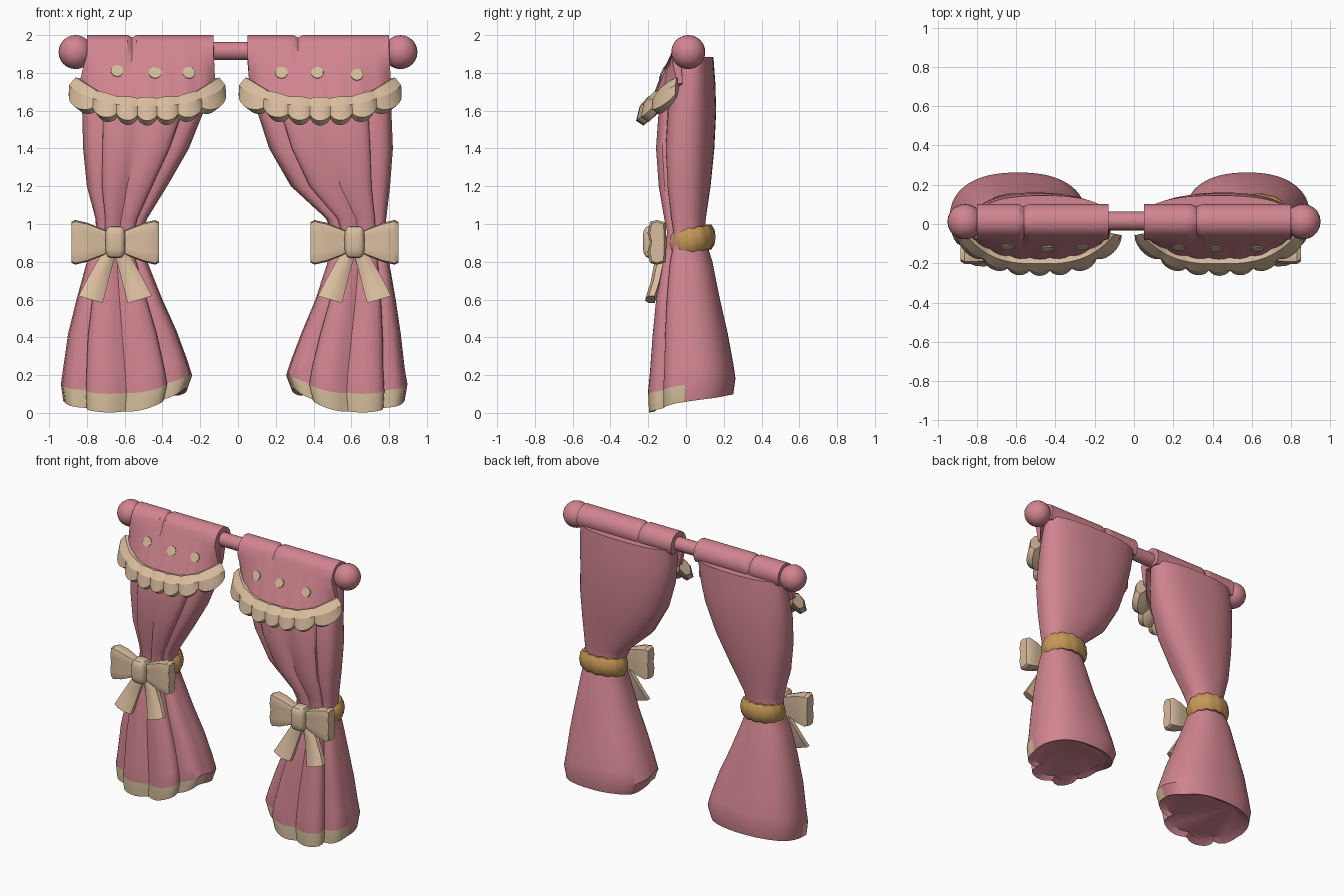
import bpy, bmesh, math
from mathutils import Vector
from mathutils.bvhtree import BVHTree

if "Cube" in bpy.data.objects:
    bpy.data.objects.remove(bpy.data.objects["Cube"])


def material(name, rgb):
    m = bpy.data.materials.new(name)
    m.diffuse_color = (*rgb, 1)
    m.use_nodes = True
    m.node_tree.nodes["Principled BSDF"].inputs["Base Color"].default_value = m.diffuse_color
    return m


PINK = material("rose pink", (0.64, 0.235, 0.28))
CREAM = material("warm cream", (0.70, 0.51, 0.345))
HEM = material("pale straw", (0.66, 0.51, 0.33))
GOLD = material("gold", (0.56, 0.31, 0.095))


def finish(bm, name, mats, angle=32):
    bmesh.ops.recalc_face_normals(bm, faces=bm.faces[:])
    me = bpy.data.meshes.new(name)
    bm.to_mesh(me)
    bm.free()
    ob = bpy.data.objects.new(name, me)
    bpy.context.collection.objects.link(ob)
    for m in mats:
        me.materials.append(m)
    bpy.ops.object.select_all(action='DESELECT')
    ob.select_set(True)
    bpy.context.view_layer.objects.active = ob
    bpy.ops.object.shade_smooth_by_angle(angle=math.radians(angle))
    return ob


def loft(name, rings, mats, closed=False, rule=None, angle=32):
    """Skin closed cross-sections; cap the ends unless the loft is a loop."""
    bm = bmesh.new()
    vs = [[bm.verts.new(p) for p in r] for r in rings]
    n = len(vs[0])
    for i in range(len(vs) if closed else len(vs) - 1):
        a, b = vs[i], vs[(i + 1) % len(vs)]
        for j in range(n):
            k = (j + 1) % n
            f = bm.faces.new((a[j], a[k], b[k], b[j]))
            if rule:
                f.material_index = rule(i, f.calc_center_median())
    if not closed:
        bm.faces.new(vs[0])
        bm.faces.new(vs[-1])
    return finish(bm, name, mats, angle)


def spow(v, e):
    return math.copysign(abs(v) ** e, v)


# Curtain depth by height: z, front y, back y, fold depth
DEPTH = [(0, -.205, .25, .12), (.1, -.21, .262, .12), (.2, -.2, .25, .11),
         (.4, -.185, .22, .10), (.6, -.165, .18, .10), (.8, -.135, .14, .10),
         (.88, -.11, .115, .11), (.96, -.105, .10, .11), (1.03, -.12, .105, .12),
         (1.2, -.15, .13, .11), (1.4, -.165, .15, .10), (1.6, -.15, .16, .08),
         (1.75, -.11, .155, .05), (1.885, -.07, .145, .03)]
# Outer and inner |x| of each curtain at the same heights
WIDTH = {-1: [(.925, .27), (.938, .243), (.925, .268), (.90, .325), (.855, .40),
              (.80, .48), (.765, .505), (.75, .505), (.755, .48), (.80, .375),
              (.82, .26), (.825, .18), (.815, .15), (.79, .135)],
         1: [(.882, .285), (.897, .255), (.882, .28), (.862, .34), (.835, .41),
             (.80, .475), (.785, .495), (.78, .495), (.785, .465), (.805, .28),
             (.82, .165), (.812, .10), (.81, .07), (.80, .055)]}


def curtain(side, label):
    rings = []
    for (z, yf, yb, fold), (xo, xi) in zip(DEPTH, WIDTH[side]):
        ring = []
        cx, hx, cy, hy = (xo + xi) / 2, (xo - xi) / 2, (yf + yb) / 2, (yb - yf) / 2
        for j in range(64):
            a = 2 * math.pi * j / 64
            c, s = math.cos(a), math.sin(a)
            r = 1
            if s < 0:  # sharp pleats on the front only
                r -= 1.5 * fold * (1 - abs(math.sin(4 * a))) ** 1.5 * min(1, -2 * s)
            x = cx + hx * spow(c, .85) * r
            y = cy + hy * spow(s, .85) * r
            u = (cx - x) / hx
            w = max(0, 1 - z / .55)
            # hem rises to the back and, on the front half, to the inner edge
            side_lift = (.105 * max(0, u) ** 1.5 + .02 * max(0, -u) ** 2) * min(1, max(.15, (.2 - y) / .25))
            ring.append((side * x, y, z + w * (.10 * (y + .2) / .46 + side_lift)))
        rings.append(ring)
    # recessed underside
    mid = sum((Vector(p) for p in rings[0]), Vector()) / 64
    rings.insert(0, [Vector(p).lerp(mid, .15) + Vector((0, 0, .02)) for p in rings[0]])
    loft(label + "_curtain", rings, [PINK, HEM],
         rule=lambda i, c: 1 if i == 1 and c.y < -.02 else 0)


def valance(label, ct, ht, cb, hb, dots):
    def edge(s):
        f = 1 - abs(s) ** 3
        return Vector((cb + hb * s, -.045 - .135 * f, 1.745 - .11 * f))

    # sleeve over the rod, continuing down into the valance sheet
    rings = []
    for i in range(29):
        s = -1 + i / 14
        e = edge(s)
        wave = .012 * abs(math.cos(3.5 * math.pi * s))
        notch = .012 if i == 10 else 0
        xt = ct + ht * s
        top = [(.015 + .086 * math.cos(t), 1.915 + .085 * math.sin(t))
               for t in [math.radians(-40 + 22 * k) for k in range(10)]]
        top.append((-.08, 1.90))
        ring = [(xt, y - (notch if y > 0 else -notch), z - notch) for y, z in top]
        ring += [((xt + e.x) / 2, (e.y - .085) / 2 - wave / 2, (e.z + 1.91) / 2),
                 (e.x, e.y - wave, e.z), (e.x, e.y + .03, e.z),
                 (xt, -.03, 1.86)]
        rings.append(ring)
    ob = loft(label + "_valance", rings, [PINK])

    # scalloped puffy ruffle along the lower edge
    rings = []
    for i in range(57):
        s = -1 + i / 28
        e = edge(s)
        a = math.radians(78) * spow(s, 2.5)
        out = Vector((math.sin(a), -math.cos(a), 0))
        w = abs(math.cos(3.5 * math.pi * s)) ** .7
        sec = [(-.02, .025), (.022, .03 + .008 * w), (.055 + .01 * w, -.01),
               (.058 + .026 * w, -.06 - .028 * w),
               (.025 + .02 * w, -.078 - .036 * w), (-.02, -.04 - .02 * w)]
        rings.append([e + out * o + Vector((0, 0, z)) for o, z in sec])
    loft(label + "_ruffle", rings, [CREAM], angle=25)

    # painted dots laid on the sheet
    tree = BVHTree.FromPolygons([v.co for v in ob.data.vertices],
                                [p.vertices[:] for p in ob.data.polygons])
    for k, (x, z) in enumerate(dots):
        loc, nor, _, _ = tree.ray_cast(Vector((x, -1, z)), Vector((0, 1, 0)))
        if nor.y > 0:
            nor = -nor
        bm = bmesh.new()
        bmesh.ops.create_cone(bm, cap_ends=True, segments=10, radius1=.033, radius2=.033, depth=.009)
        rot = nor.to_track_quat('Z', 'Y')
        for v in bm.verts:
            v.co = rot @ v.co + loc + nor * .001
        finish(bm, f"{label}_dot_{k + 1}", [HEM])


def bow(label, cx):
    # pinched loops
    sec = [(-.75, 0), (-1, .45), (-.75, .93), (0, 1), (.9, .9), (1, 0),
           (.9, -.9), (0, -1), (-.75, -.93), (-1, -.45)]
    spans = [(.02, .05, .03), (.07, .072, .038), (.15, .104, .05), (.212, .118, .05), (.232, .108, .038)]
    # tails: x offset, y, z, half width
    path = [(.02, -.14, .87, .03), (.06, -.145, .78, .042), (.10, -.165, .68, .055), (.13, -.19, .60, .064)]
    for d, word in ((-1, "left"), (1, "right")):
        loft(f"{label}_bow_{word}_loop",
             [[(cx + d * x, -.153 + t * y, .903 + h * z) for y, z in sec] for x, h, t in spans],
             [CREAM])
        rings = []
        for x, y, z, h in path:
            prof = [(-1, -.008), (-.35, -.026), (.4, -.024), (1, -.008), (1, .024), (-1, .024)]
            rings.append([(cx + d * (x + h * u), y + v, z + .30 * h * u) for u, v in prof])
        loft(f"{label}_bow_{word}_tail", rings, [CREAM])
    # knot
    bm = bmesh.new()
    bmesh.ops.create_cube(bm, size=1)
    bmesh.ops.bevel(bm, geom=bm.edges[:], offset=.28, segments=3, profile=.5, affect='EDGES')
    for v in bm.verts:
        v.co = Vector((cx + v.co.x * .105, -.17 + v.co.y * .115, .905 + v.co.z * .17))
    finish(bm, label + "_bow_knot", [CREAM])


def tieback(label, cx, rx):
    # twisted band round the gathered waist, dipping to the front
    rings = []
    for i in range(48):
        a = 2 * math.pi * i / 48
        ring = []
        for j in range(10):
            b = 2 * math.pi * j / 10
            r = 1 + .07 * math.cos(12 * a + b)
            o = .030 * math.cos(b) * r
            ring.append((cx + (rx + o) * math.cos(a), .025 + (.10 + o) * math.sin(a),
                         .915 + .016 * math.sin(a) + .066 * math.sin(b) * r))
        rings.append(ring)
    loft(label + "_tieback", rings, [GOLD], closed=True)


# Rod and round finials
rod = [[(x, .015 + .048 * math.cos(k * math.pi / 8), 1.915 + .048 * math.sin(k * math.pi / 8))
        for k in range(16)] for x in (-.85, .85)]
loft("curtain_rod", rod, [PINK])
for side, word in ((-1, "left"), (1, "right")):
    bm = bmesh.new()
    bmesh.ops.create_uvsphere(bm, u_segments=20, v_segments=12, radius=.09)
    for v in bm.verts:
        v.co += Vector((side * .86, .012, 1.91))
    finish(bm, word + "_finial", [PINK])
    curtain(side, word)

valance("left", -.465, .335, -.48, .36, [(-.64, 1.81), (-.44, 1.80), (-.26, 1.80)])
valance("right", .425, .375, .435, .375, [(.23, 1.80), (.42, 1.80), (.63, 1.79)])
for word, cx, ring_x, ring_r in (("left", -.65, -.628, .122), ("right", .617, .637, .14)):
    bow(word, cx)
    tieback(word, ring_x, ring_r)
